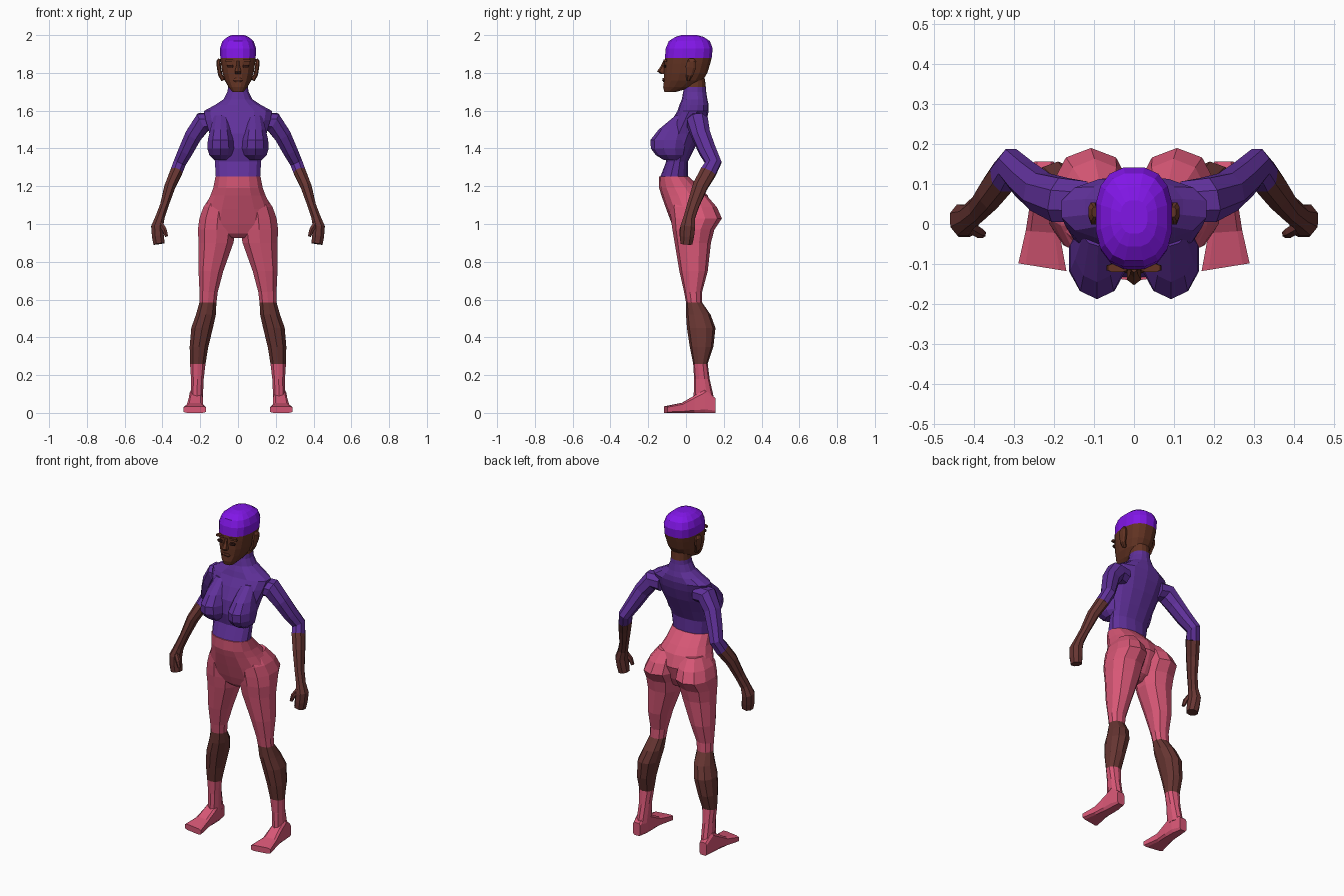
import bpy, bmesh, math
from mathutils import Vector


def material(name, rgb):
    m = bpy.data.materials.new(name)
    m.diffuse_color = (*rgb, 1)
    return m


HAIR = material("violet cap", (0.22, 0.008, 0.80))
TOP = material("purple top", (0.115, 0.030, 0.32))
PINK = material("pink fabric", (0.68, 0.095, 0.18))
SKIN = material("brown skin", (0.135, 0.036, 0.032))
FACE = material("warm brown face", (0.125, 0.034, 0.017))
DARK = material("dark brown", (0.03, 0.008, 0.006))


def section(n, power=2.0):
    """Unit superellipse outline."""
    pts = []
    for i in range(n):
        a = 2 * math.pi * (i + 0.5) / n
        c, s = math.cos(a), math.sin(a)
        pts.append((math.copysign(abs(c) ** (2 / power), c),
                    math.copysign(abs(s) ** (2 / power), s)))
    return pts


def loft(name, rings, mats, rule=None, mirror=False):
    """Skin a list of point rings, cap the ends, colour faces by a rule."""
    bm = bmesh.new()
    vs = [[bm.verts.new(p) for p in r] for r in rings]
    n = len(vs[0])
    for a, b in zip(vs, vs[1:]):
        for i in range(n):
            j = (i + 1) % n
            bm.faces.new((a[i], a[j], b[j], b[i]))
    bm.faces.new(vs[0])
    bm.faces.new(vs[-1])
    bmesh.ops.recalc_face_normals(bm, faces=bm.faces)
    if rule:
        for f in bm.faces:
            f.material_index = rule(f.calc_center_median())
    me = bpy.data.meshes.new(name)
    bm.to_mesh(me)
    bm.free()
    ob = bpy.data.objects.new(name, me)
    bpy.context.collection.objects.link(ob)
    for m in mats:
        me.materials.append(m)
    if mirror:
        ob.modifiers.new("mirror", 'MIRROR').use_mirror_merge = False
    return ob


def level_rings(rows, n=12, power=2.2):
    """Horizontal rings from rows of z, x0, x1, y0, y1."""
    return [[Vector(((x0 + x1) / 2 + (x1 - x0) / 2 * a, (y0 + y1) / 2 + (y1 - y0) / 2 * b, z))
             for a, b in section(n, power)] for z, x0, x1, y0, y1 in rows]


def body_rings(rows, n=14, power=2.2):
    """Symmetric horizontal rings from rows of z, half width, y0, y1."""
    return level_rings([(z, -w, w, f, b) for z, w, f, b in rows], n, power)


def limb_rings(rows, n=8, power=2.2):
    """Rings square to a path, from rows of x, y, z, side radius, depth radius."""
    pts = [Vector(r[:3]) for r in rows]
    out = []
    for i, r in enumerate(rows):
        t = (pts[min(i + 1, len(pts) - 1)] - pts[max(i - 1, 0)]).normalized()
        y = Vector((0, 1, 0))
        v = (y - t * y.dot(t)).normalized()
        u = t.cross(v)
        out.append([pts[i] + u * (a * r[3]) + v * (b * r[4]) for a, b in section(n, power)])
    return out


# Torso and neck
loft("torso", body_rings([
    (1.245, .120, -.138, .012), (1.33, .125, -.105, .010), (1.40, .138, -.12, .045),
    (1.48, .155, -.11, .085), (1.55, .175, -.075, .11), (1.598, .185, -.045, .12),
    (1.63, .125, -.035, .12), (1.66, .078, -.022, .113), (1.70, .057, -.015, .107),
    (1.725, .054, -.01, .105), (1.77, .052, 0, .10)]),
    [TOP, FACE], lambda c: int(c.z > 1.725))

# Bust
loft("bust", level_rings([
    (1.575, .05, .13, -.055, .02), (1.50, .035, .15, -.145, .02), (1.445, .022, .163, -.188, .02),
    (1.40, .018, .166, -.186, .01), (1.365, .028, .155, -.16, 0), (1.34, .05, .13, -.12, -.02)],
    10, 2.0), [TOP], mirror=True)

# Pelvis
loft("pelvis", body_rings([
    (1.252, .122, -.142, .014), (1.19, .134, -.142, .08), (1.15, .150, -.13, .115),
    (1.08, .183, -.105, .14), (1.0, .205, -.075, .115), (.95, .12, -.055, .09),
    (.925, .04, -.03, .05)]), [PINK])

# Legs with bare calves between trousers and socks
loft("leg", level_rings([
    (1.15, .03, .145, -.06, .11), (1.09, .010, .187, -.085, .163), (1.03, .006, .209, -.08, .19),
    (.97, .008, .217, -.072, .15), (.90, .020, .213, -.06, .132), (.75, .075, .212, -.035, .115),
    (.64, .105, .206, -.01, .085), (.585, .112, .206, 0, .085), (.52, .115, .225, 0, .13),
    (.45, .130, .25, .005, .156), (.35, .155, .258, .02, .145), (.26, .170, .256, .038, .115),
    (.18, .180, .25, .043, .125), (.07, .185, .25, .04, .15)], 10),
    [PINK, SKIN], lambda c: int(.26 < c.z < .585), mirror=True)

# Feet, lofted from heel to slanted toe
foot = []
for y, x0, x1, z1, slant in [(.156, .20, .25, .08, 0), (.10, .187, .257, .13, 0),
                             (.045, .185, .262, .095, 0), (-.02, .185, .272, .055, .003),
                             (-.108, .167, .291, .036, .01)]:
    foot.append([Vector(((x0 + x1) / 2 + (x1 - x0) / 2 * a, y + slant * a, z1 / 2 * (1 + b)))
                 for a, b in section(8, 5)])
for ring in foot:
    low = min(p.z for p in ring)
    for p in ring:
        p.z -= low
loft("foot", foot, [PINK], mirror=True)

# Sleeved upper arms
ELBOW = (.327, .118, 1.275, .035, .045)
loft("upper_arm", limb_rings([
    (.12, .055, 1.54, .05, .055), (.185, .06, 1.54, .056, .06), (.235, .08, 1.47, .048, .052),
    (.275, .113, 1.39, .042, .048), (.308, .145, 1.325, .036, .045), ELBOW]), [TOP], mirror=True)

# Bare forearms and hands
loft("forearm", limb_rings([
    ELBOW, (.36, .075, 1.20, .031, .042), (.39, .038, 1.10, .024, .034),
    (.413, .018, 1.035, .026, .032), (.428, .010, .985, .034, .042),
    (.424, .005, .935, .034, .040), (.418, .002, .895, .032, .034)]), [SKIN], mirror=True)
loft("thumb", limb_rings([
    (.415, -.005, 1.01, .014, .016), (.39, -.02, .97, .014, .015), (.378, -.025, .935, .009, .010)],
    6), [SKIN], mirror=True)

# Head with close cap
loft("head", body_rings([
    (1.70, .030, -.115, -.05), (1.725, .051, -.122, .04), (1.76, .071, -.118, .09),
    (1.80, .084, -.118, .115), (1.85, .092, -.116, .13), (1.878, .095, -.114, .138),
    (1.93, .097, -.109, .143), (1.968, .084, -.093, .128), (1.99, .058, -.058, .095),
    (2.0, .034, -.025, .06)], 16, 2.5),
    [FACE, HAIR], lambda c: int(c.z > 1.878))

# Nose
loft("nose", level_rings([
    (1.862, -.008, .008, -.121, -.10), (1.835, -.011, .011, -.134, -.10),
    (1.808, -.020, .020, -.153, -.10), (1.795, -.017, .017, -.135, -.10)], 6, 2.0), [FACE])

# Ears
loft("ear", limb_rings([
    (.078, .012, 1.762, .012, .010), (.094, .018, 1.79, .012, .020), (.101, .026, 1.83, .012, .030),
    (.103, .030, 1.86, .012, .026), (.098, .030, 1.874, .008, .014)], 8), [FACE], mirror=True)

# Lips, eyes and brows
loft("lips", level_rings([(1.752, -.02, .02, -.121, -.10), (1.762, -.03, .03, -.126, -.10),
                          (1.772, -.018, .018, -.124, -.10)], 8), [FACE])
loft("mouth_line", level_rings([(1.7605, -.026, .026, -.1275, -.105),
                                (1.7635, -.026, .026, -.1275, -.105)], 8), [DARK])
loft("eye", level_rings([(1.828, .026, .055, -.1185, -.105), (1.837, .022, .060, -.1195, -.105),
                         (1.843, .028, .056, -.1185, -.105)], 8, 4), [DARK], mirror=True)
loft("brow", level_rings([(1.860, .015, .070, -.119, -.10), (1.872, .018, .066, -.120, -.10)],
                         8, 4), [FACE], mirror=True)
